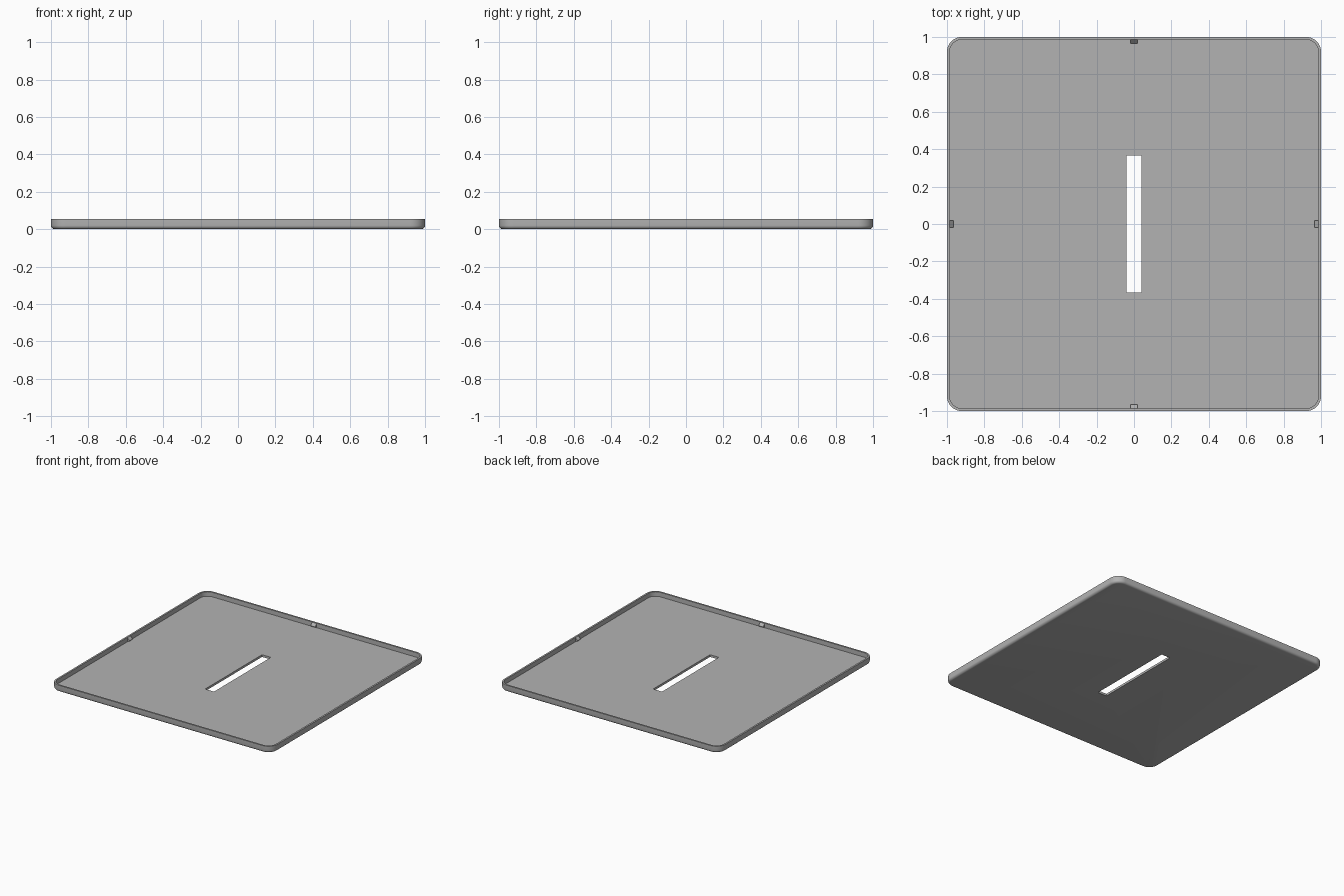
import bpy, bmesh, math
from mathutils import Matrix

if "Cube" in bpy.data.objects:
    bpy.data.objects.remove(bpy.data.objects["Cube"], do_unlink=True)

HEIGHT, FLOOR, WALL = 0.055, 0.018, 0.014
CORNER, FILLET = 0.08, 0.02

grey = bpy.data.materials.new("plain grey")
grey.use_nodes = True
colour = (0.45, 0.45, 0.45, 1)
grey.diffuse_color = colour
grey.node_tree.nodes["Principled BSDF"].inputs["Base Color"].default_value = colour


def make_object(name, bm):
    bmesh.ops.recalc_face_normals(bm, faces=bm.faces[:])
    mesh = bpy.data.meshes.new(name)
    bm.to_mesh(mesh)
    bm.free()
    obj = bpy.data.objects.new(name, mesh)
    bpy.context.collection.objects.link(obj)
    mesh.materials.append(grey)
    return obj


def rounded_ring(bm, inset, z, steps=10):
    """Ring of vertices around a rounded square, pulled in by inset."""
    ring = []
    c, r = 1 - CORNER, CORNER - inset
    for quarter in range(4):
        mid = math.radians(45 + 90 * quarter)
        cx, cy = math.copysign(c, math.cos(mid)), math.copysign(c, math.sin(mid))
        for i in range(steps + 1):
            a = math.pi / 2 * (quarter + i / steps)
            ring.append(bm.verts.new((cx + r * math.cos(a), cy + r * math.sin(a), z)))
    return ring


# Tray: filleted bottom edge, outer wall, rim, inner wall and floor
profile = []
for i in range(6):
    a = math.pi / 2 * i / 5
    profile.append((FILLET * (1 - math.sin(a)), FILLET * (1 - math.cos(a))))
profile += [(0, HEIGHT), (WALL, HEIGHT), (WALL, FLOOR)]

bm = bmesh.new()
rings = [rounded_ring(bm, inset, z) for inset, z in profile]
for low, high in zip(rings, rings[1:]):
    for i in range(len(low)):
        j = (i + 1) % len(low)
        bm.faces.new((low[i], low[j], high[j], high[i]))
bm.faces.new(rings[0])
bm.faces.new(rings[-1])
tray = make_object("tray", bm)

# Slot through the floor
bm = bmesh.new()
bmesh.ops.create_cube(bm, size=1, matrix=Matrix.Diagonal((0.08, 0.734, 0.2, 1)))
cutter = make_object("slot_cutter", bm)
cutter.hide_render = True
cut = tray.modifiers.new("slot", "BOOLEAN")
cut.operation = "DIFFERENCE"
cut.solver = "EXACT"
cut.object = cutter
bpy.context.view_layer.objects.active = tray
tray.select_set(True)
bpy.ops.object.modifier_apply(modifier="slot")
bpy.data.objects.remove(cutter, do_unlink=True)
bpy.ops.object.shade_smooth_by_angle(angle=math.radians(30))

# Wedge clips on the middle of each inner wall
inner = 1 - WALL
clip_profile = [(inner + 0.004, 0.052), (inner, 0.052), (inner - 0.02, 0.032),
                (inner - 0.02, 0.028), (inner, 0.02), (inner + 0.004, 0.02)]
for k, side in enumerate(("left", "back", "right", "front")):
    bm = bmesh.new()
    ends = [[bm.verts.new((x, y, z)) for x, z in clip_profile] for y in (-0.02, 0.02)]
    for end in ends:
        bm.faces.new(end)
    for i in range(len(clip_profile)):
        j = (i + 1) % len(clip_profile)
        bm.faces.new((ends[0][i], ends[0][j], ends[1][j], ends[1][i]))
    bm.transform(Matrix.Rotation(k * math.pi / 2, 4, "Z"))
    make_object(side + "_clip", bm)
